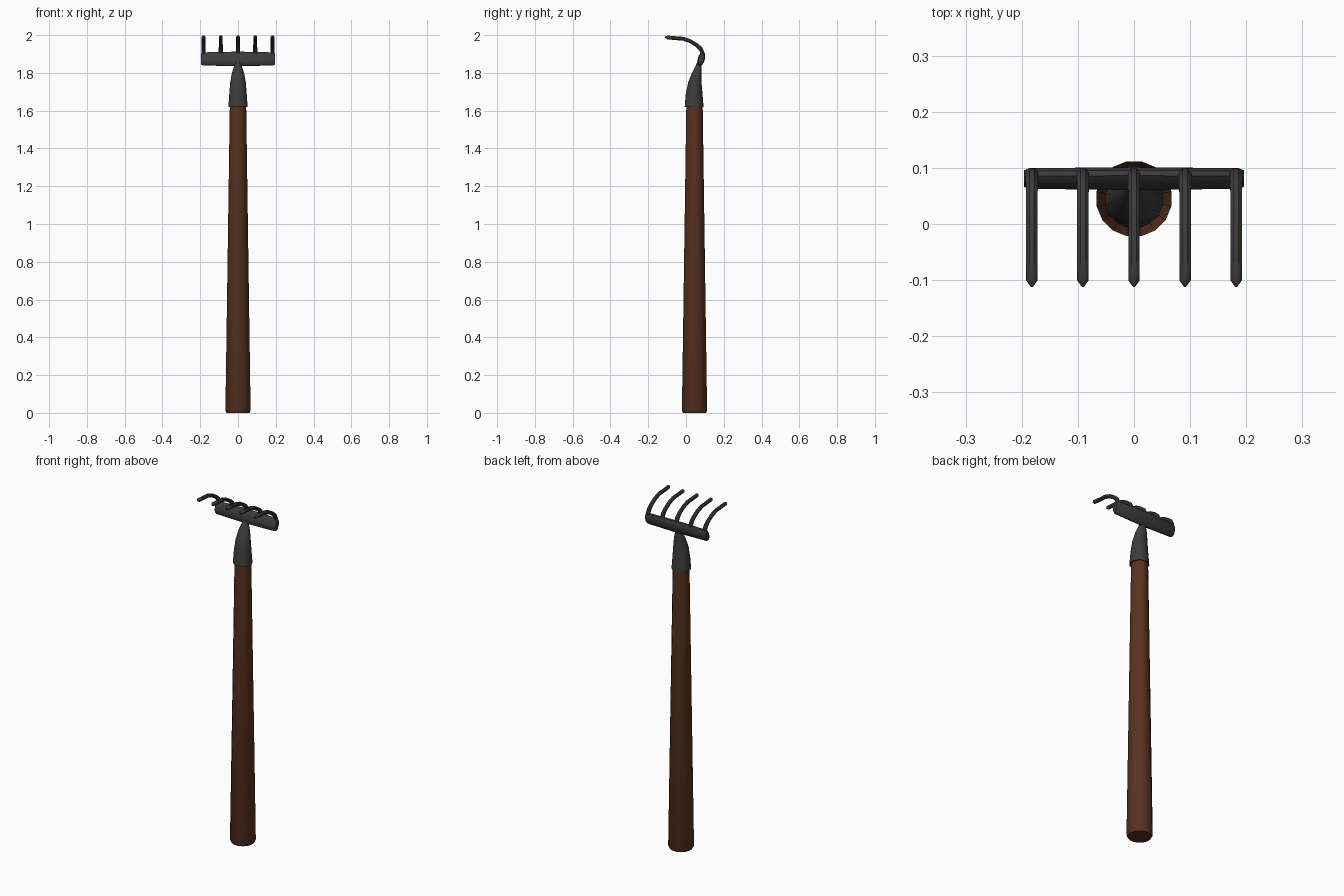
import bpy, bmesh, math
from mathutils import Vector

if "Cube" in bpy.data.objects:
    bpy.data.objects.remove(bpy.data.objects["Cube"])


def material(name, color):
    m = bpy.data.materials.new(name)
    m.diffuse_color = color
    m.use_nodes = True
    m.node_tree.nodes["Principled BSDF"].inputs["Base Color"].default_value = m.diffuse_color
    return m


WOOD = material("brown_wood", (0.10, 0.032, 0.014, 1))
IRON = material("dark_iron", (0.045, 0.045, 0.047, 1))


def ring(center, u, v, ru, rv, n):
    c, u, v = Vector(center), Vector(u), Vector(v)
    return [c + u * ru * math.cos(2 * math.pi * (i + 0.5) / n)
            + v * rv * math.sin(2 * math.pi * (i + 0.5) / n) for i in range(n)]


def loft(name, rings, mat):
    bm = bmesh.new()
    loops = [[bm.verts.new(p) for p in r] for r in rings]
    n = len(loops[0])
    for a, b in zip(loops, loops[1:]):
        for i in range(n):
            bm.faces.new((a[i], a[(i + 1) % n], b[(i + 1) % n], b[i]))
    bm.faces.new(loops[0])
    bm.faces.new(loops[-1])
    bmesh.ops.recalc_face_normals(bm, faces=bm.faces)
    me = bpy.data.meshes.new(name)
    bm.to_mesh(me)
    bm.free()
    ob = bpy.data.objects.new(name, me)
    bpy.context.collection.objects.link(ob)
    me.materials.append(mat)
    bpy.ops.object.select_all(action='DESELECT')
    bpy.context.view_layer.objects.active = ob
    ob.select_set(True)
    bpy.ops.object.shade_smooth_by_angle(angle=math.radians(40))
    return ob


X, Y, Z = (1, 0, 0), (0, 1, 0), (0, 0, 1)

# Tapered wooden handle with a small bevel at the butt
loft("handle", [ring((0, 0.045, z), X, Y, r, r, 16) for z, r in
                [(0, 0.062), (0.012, 0.068), (1.64, 0.044)]], WOOD)

# Iron socket narrowing and leaning back into the head
socket = [(1.62, 0.043, 0.052, 0.051), (1.69, 0.043, 0.047, 0.045),
          (1.75, 0.047, 0.042, 0.036), (1.80, 0.057, 0.033, 0.026),
          (1.835, 0.066, 0.021, 0.017), (1.863, 0.073, 0.009, 0.012)]
loft("socket", [ring((0, y, z), X, Y, rx, ry, 16) for z, y, rx, ry in socket], IRON)

# Leaning crossbar with chamfered ends
along = Vector((0, 0.018, 0.068)).normalized()
across = Vector((0, along.z, -along.y))
bar = [(-0.196, 0.029), (-0.187, 0.036), (0, 0.040), (0.187, 0.036), (0.196, 0.029)]
loft("crossbar", [ring((x, 0.081, 1.874), along, across, h, 0.019 * h / 0.04, 12)
                  for x, h in bar], IRON)

# Five curved tines with pointed tips
path = [Vector((0, y, z)) for y, z in
        [(0.082, 1.875), (0.088, 1.905), (0.077, 1.928), (0.055, 1.948),
         (0.022, 1.968), (-0.015, 1.981), (-0.06, 1.984), (-0.100, 1.988), (-0.112, 1.990)]]
radii = [0.012] * 3 + [0.011] * 5 + [0.002]
for k in range(5):
    x = Vector((0.091 * (k - 2), 0, 0))
    rings = []
    for i, p in enumerate(path):
        t = (path[min(i + 1, len(path) - 1)] - path[max(i - 1, 0)]).normalized()
        rings.append(ring(p + x, X, t.cross(Vector(X)), radii[i], radii[i], 8))
    loft(f"tine_{k + 1}", rings, IRON)
